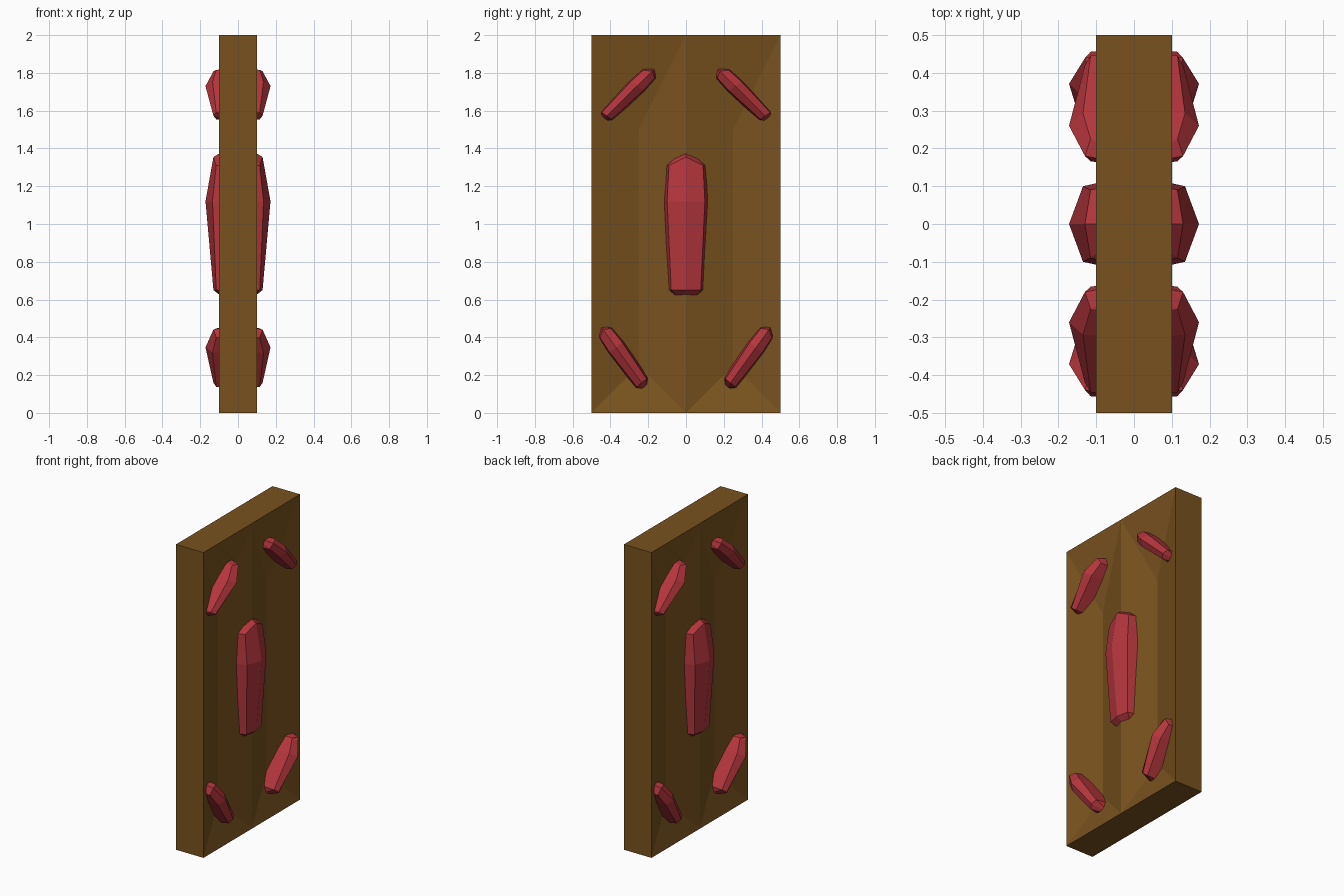
import bpy, bmesh

if "Cube" in bpy.data.objects:
    bpy.data.objects.remove(bpy.data.objects["Cube"])


def material(name, color):
    m = bpy.data.materials.new(name)
    m.diffuse_color = (*color, 1)
    m.use_nodes = True
    m.node_tree.nodes["Principled BSDF"].inputs["Base Color"].default_value = m.diffuse_color
    return m


WOOD = material("brown", (0.19, 0.084, 0.013))
RED = material("red", (0.46, 0.037, 0.046))


def finish(name, bm, mat):
    bmesh.ops.recalc_face_normals(bm, faces=bm.faces)
    mesh = bpy.data.meshes.new(name)
    bm.to_mesh(mesh)
    bm.free()
    mesh.materials.append(mat)
    bpy.context.collection.objects.link(bpy.data.objects.new(name, mesh))


# Quarter rings of the crystal, bottom to top: (depth x, width, length)
RINGS = [
    [(0.13, 0, -0.47), (0.115, 0.078, -0.47), (0, 0.11, -0.47)],
    [(0.172, 0, 0), (0.135, 0.10, 0), (0, 0.13, 0)],
    [(0.13, 0, 0.235), (0.115, 0.09, 0.19), (0, 0.12, 0.19)],
]
BOTTOM_TIP, TOP_TIP = (0, 0, -0.57), (0, 0, 0.31)


def crystal(name, centre, wide, long):
    """Eight-sided crystal through the slab, laid along two axes in the yz plane."""
    bm = bmesh.new()

    def vert(p):
        x, w, l = p
        return bm.verts.new((x,
                             centre[0] + w * wide[0] + l * long[0],
                             centre[1] + w * wide[1] + l * long[1]))

    loops = []
    for a, b, c in RINGS:
        pts = [a, b, c]
        for p, sx, sy in ((b, -1, 1), (a, -1, 1), (b, -1, -1), (c, 1, -1), (b, 1, -1)):
            pts.append((p[0] * sx, p[1] * sy, p[2]))
        loops.append([vert(p) for p in pts])
    low, high = vert(BOTTOM_TIP), vert(TOP_TIP)
    for i in range(8):
        j = (i + 1) % 8
        for r0, r1 in zip(loops, loops[1:]):
            bm.faces.new((r0[i], r0[j], r1[j], r1[i]))
        bm.faces.new((low, loops[0][j], loops[0][i]))
        bm.faces.new((high, loops[-1][i], loops[-1][j]))
    finish(name, bm, RED)


# Wooden slab: both broad faces have two hollows beside a raised middle ridge
HALF, DIP = 0.1, 0.07
bm = bmesh.new()
rims = []
for sx in (1, -1):
    v = {k: bm.verts.new((sx * (HALF - d), y, z)) for k, y, z, d in (
        ("bl", -0.5, 0, 0), ("br", 0.5, 0, 0), ("tr", 0.5, 2, 0), ("tl", -0.5, 2, 0),
        ("tm", 0, 2, 0), ("bm", 0, 0, 0), ("ridge_low", 0, 0.5, 0), ("ridge_top", 0, 1.5, 0),
        ("dip_low_l", -0.25, 0.25, DIP), ("dip_low_r", 0.25, 0.25, DIP),
        ("dip_top_l", -0.25, 1.5, DIP), ("dip_top_r", 0.25, 1.5, DIP))}
    for s in "lr":
        low, top = "dip_low_" + s, "dip_top_" + s
        for names in (("b" + s, "t" + s, top), ("b" + s, top, low),
                      (low, top, "ridge_top"), (low, "ridge_top", "ridge_low"),
                      ("b" + s, low, "bm"), ("bm", low, "ridge_low"),
                      ("t" + s, "tm", top), (top, "tm", "ridge_top")):
            bm.faces.new([v[n] for n in names])
    rims.append([v[n] for n in ("bl", "bm", "br", "tr", "tm", "tl")])
for i in range(6):
    j = (i + 1) % 6
    bm.faces.new((rims[0][i], rims[0][j], rims[1][j], rims[1][i]))
finish("slab", bm, WOOD)

# Large middle crystal
crystal("centre_crystal", (0, 1.12), (1, 0), (0, 1))

# Four slanted corner crystals, mirrored across y
for side, s in (("back", 1), ("front", -1)):
    crystal("upper_crystal_" + side, (0.26 * s, 1.73), (0.33 * s, 0.24), (-0.34 * s, 0.335))
    crystal("lower_crystal_" + side, (0.371 * s, 0.347), (0.33 * s, -0.27), (0.29 * s, 0.40))
